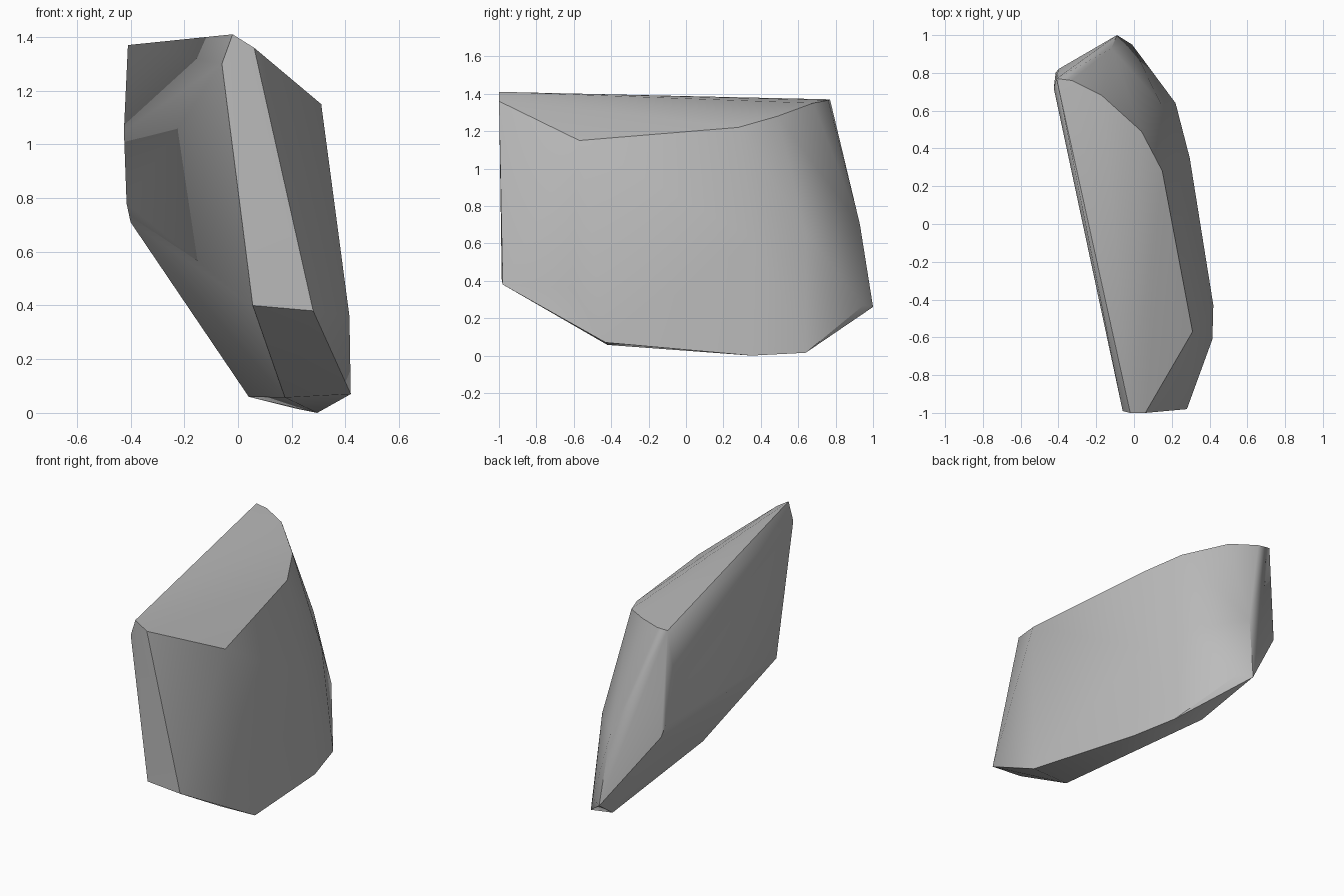
import bpy
import bmesh
import math

default_cube = bpy.data.objects.get("Cube")
if default_cube:
    bpy.data.objects.remove(default_cube, do_unlink=True)


def make_material(name, colour):
    material = bpy.data.materials.new(name)
    material.use_nodes = True
    material.diffuse_color = colour
    shader = material.node_tree.nodes["Principled BSDF"]
    shader.inputs["Base Color"].default_value = colour
    return material


def build_hull(name, corner_groups, material):
    """Wrap a tight convex skin around the corner points of a stone."""
    bm = bmesh.new()
    for group in corner_groups:
        for corner in group:
            bm.verts.new(corner)
    hull = bmesh.ops.convex_hull(bm, input=bm.verts[:])
    leftovers = set(hull["geom_interior"]) | set(hull["geom_unused"])
    loose = [item for item in leftovers if isinstance(item, bmesh.types.BMVert)]
    bmesh.ops.delete(bm, geom=loose, context="VERTS")
    # Merge the nearly flat triangles into clean facets
    bmesh.ops.dissolve_limit(bm, angle_limit=math.radians(2),
                             verts=bm.verts[:], edges=bm.edges[:])
    bmesh.ops.recalc_face_normals(bm, faces=bm.faces[:])
    mesh = bpy.data.meshes.new(name)
    bm.to_mesh(mesh)
    bm.free()
    mesh.materials.append(material)
    obj = bpy.data.objects.new(name, mesh)
    bpy.context.collection.objects.link(obj)
    return obj


# Narrow slanted facet at the front
front_facet = [(-.06, -.99, 1.3), (-.02, -1, 1.41), (.06, -1, 1.36),
               (.28, -.98, .38), (.055, -.985, .4)]

# Rim of the sloping top, from the front shoulder round to the back
top_rim = [(.31, -.57, 1.15), (.15, .28, 1.22), (.04, .49, 1.28),
           (-.17, .68, 1.35), (-.33, .76, 1.365), (-.41, .77, 1.37)]

# Long bulging side
bulging_side = [(.415, -.61, .36), (.23, .36, .62), (.14, .64, .65)]

# Back edge and the flat leaning side
back_edge = [(-.425, .72, 1.05), (-.415, .8, .78), (-.4, .82, .71),
             (-.12, .93, .7), (-.09, 1, .26), (-.01, .95, .27)]

# Narrow keel that rests on the ground
keel = [(.42, -.43, .07), (.175, -.42, .057), (.295, .35, 0),
        (.22, .64, .015), (.04, .68, .06)]

stone_grey = make_material("stone grey", (.5, .5, .5, 1))
rock = build_hull("rock", [front_facet, top_rim, bulging_side, back_edge, keel],
                  stone_grey)

# Soft transitions on shallow edges, crisp lines on the steep ones
bpy.ops.object.select_all(action="DESELECT")
rock.select_set(True)
bpy.context.view_layer.objects.active = rock
bpy.ops.object.shade_smooth_by_angle(angle=math.radians(38))
